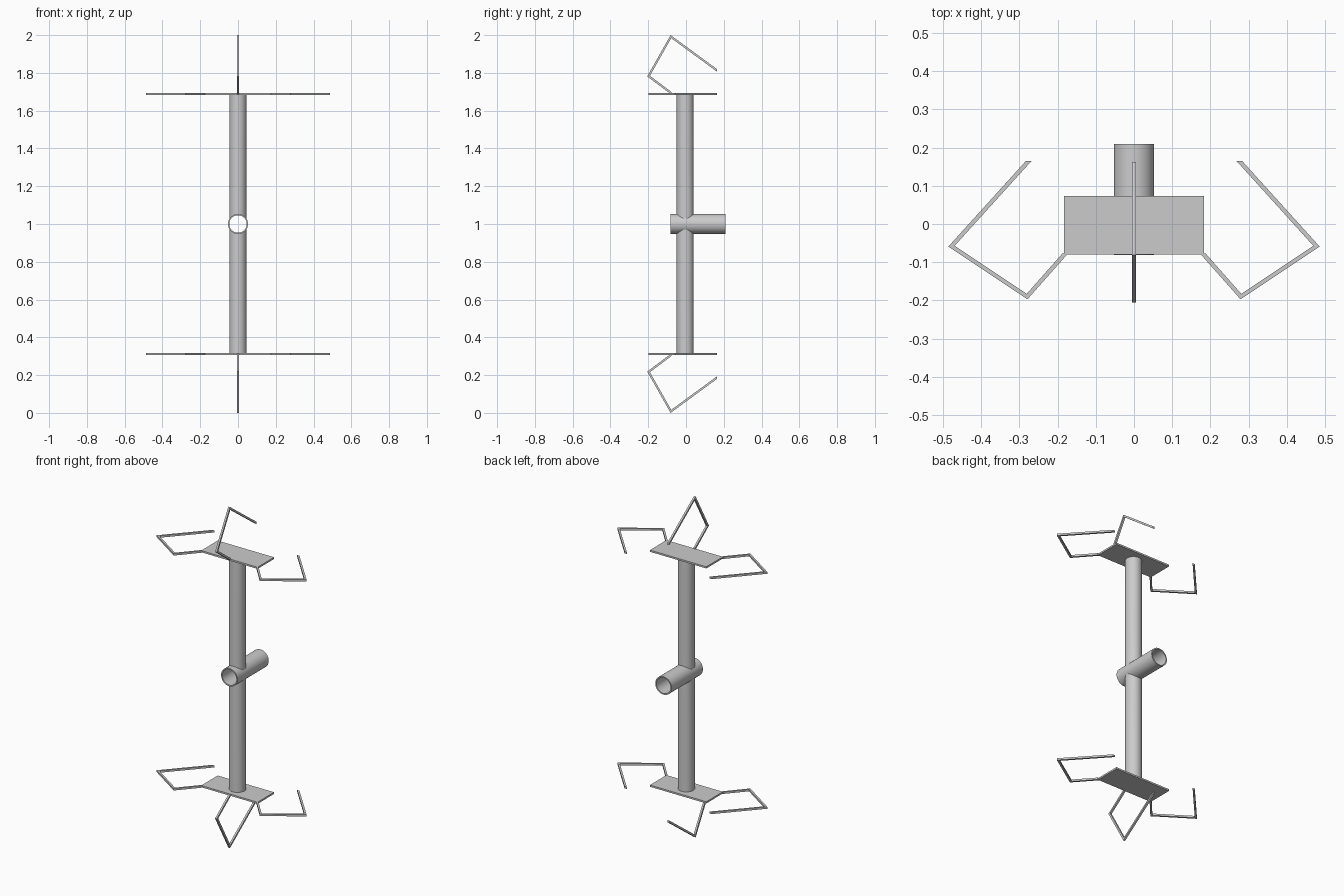
import bpy
import bmesh
import math
from mathutils import Matrix, Vector

cube = bpy.data.objects.get("Cube")
if cube:
    bpy.data.objects.remove(cube, do_unlink=True)

grey = bpy.data.materials.new("plain grey")
grey.use_nodes = True
colour = (0.6, 0.6, 0.6, 1)
grey.diffuse_color = colour
grey.node_tree.nodes["Principled BSDF"].inputs["Base Color"].default_value = colour

MID = 1.0            # height of the crossing tube
PLATE_Z = 0.689      # plate distance from the middle
PLATE_HALF = 0.183
POST_Y = -0.004
ROD = 0.011


def finish(name, bm, smooth=False):
    bmesh.ops.recalc_face_normals(bm, faces=bm.faces)
    mesh = bpy.data.meshes.new(name)
    bm.to_mesh(mesh)
    bm.free()
    mesh.materials.append(grey)
    obj = bpy.data.objects.new(name, mesh)
    bpy.context.collection.objects.link(obj)
    if smooth:
        bpy.ops.object.select_all(action="DESELECT")
        obj.select_set(True)
        bpy.context.view_layer.objects.active = obj
        bpy.ops.object.shade_smooth_by_angle(angle=math.radians(35))
    return obj


def cross_tube(outer=0.053, inner=0.046, front=-0.081, back=0.209, sides=48):
    """Open pipe running front to back: a rectangular section spun about y."""
    bm = bmesh.new()
    section = [(outer, front), (outer, back), (inner, back), (inner, front)]
    verts = [bm.verts.new((r, y, MID)) for r, y in section]
    edges = [bm.edges.new((verts[i], verts[(i + 1) % 4])) for i in range(4)]
    bmesh.ops.spin(bm, geom=verts + edges, cent=(0, 0, MID), axis=(0, 1, 0),
                   angle=math.tau, steps=sides, use_merge=True)
    bmesh.ops.remove_doubles(bm, verts=bm.verts, dist=1e-5)
    finish("cross_tube", bm, True)


def post(name, side, radius=0.045, saddle=0.05, sides=48):
    """Half of the upright, its inner end shaped to sit in the tube wall."""
    bm = bmesh.new()
    rings = [[], []]
    for i in range(sides):
        a = math.tau * i / sides
        x, y = radius * math.cos(a), POST_Y + radius * math.sin(a)
        rings[0].append(bm.verts.new((x, y, MID + side * math.sqrt(saddle**2 - x**2))))
        rings[1].append(bm.verts.new((x, y, MID + side * PLATE_Z)))
    for i in range(sides):
        j = (i + 1) % sides
        bm.faces.new((rings[0][i], rings[0][j], rings[1][j], rings[1][i]))
    finish(name, bm, True)


def plate(name, side):
    bm = bmesh.new()
    size = Matrix.Diagonal((2 * PLATE_HALF, 0.153, 0.01, 1))
    place = Matrix.Translation((0, -0.0035, MID + side * PLATE_Z))
    bmesh.ops.create_cube(bm, size=1, matrix=place @ size)
    finish(name, bm)


def bent_rod(name, path, place):
    """Square rod along a flat path of (outward, y) points, mitred at bends."""
    pts = [Vector(p) for p in path]
    dirs = [(b - a).normalized() for a, b in zip(pts, pts[1:])]
    normals = [Vector((-d.y, d.x)) for d in dirs]
    left, right = [], []
    for i, p in enumerate(pts):
        if 0 < i < len(pts) - 1:
            cut, n = (normals[i - 1] + normals[i]).normalized(), normals[i]
        else:
            cut, n = Vector((1, 0)), normals[min(i, len(normals) - 1)]
        offset = cut * (ROD / 2 / cut.dot(n))
        left.append(p + offset)
        right.append(p - offset)
    bm = bmesh.new()
    rows = []
    for l, r in zip(left, right):
        corners = ((l, -1), (r, -1), (r, 1), (l, 1))
        rows.append([bm.verts.new(place(q.x, q.y, s * ROD / 2)) for q, s in corners])
    for a, b in zip(rows, rows[1:]):
        for k in range(4):
            m = (k + 1) % 4
            bm.faces.new((a[k], a[m], b[m], b[k]))
    bm.faces.new(rows[0])
    bm.faces.new(rows[-1])
    finish(name, bm)


side_path = [(-0.003, -0.077), (0.097, -0.19), (0.295, -0.058), (0.093, 0.165)]
end_path = [(0.003, -0.077), (0.094, -0.198), (0.303, -0.08), (0.125, 0.163)]

cross_tube()
for level, side in (("upper", 1), ("lower", -1)):
    z = MID + side * PLATE_Z
    post(level + "_post", side)
    plate(level + "_plate", side)
    # Sideways rods, mirrored left and right
    for hand, sx in (("left", 1), ("right", -1)):
        bent_rod(f"{level}_{hand}_rod", side_path,
                 lambda u, v, w: (sx * (PLATE_HALF + u), v, z + w))
    # Rod standing away from the plate
    bent_rod(level + "_end_rod", end_path,
             lambda u, v, w: (w, v, z + side * u))
